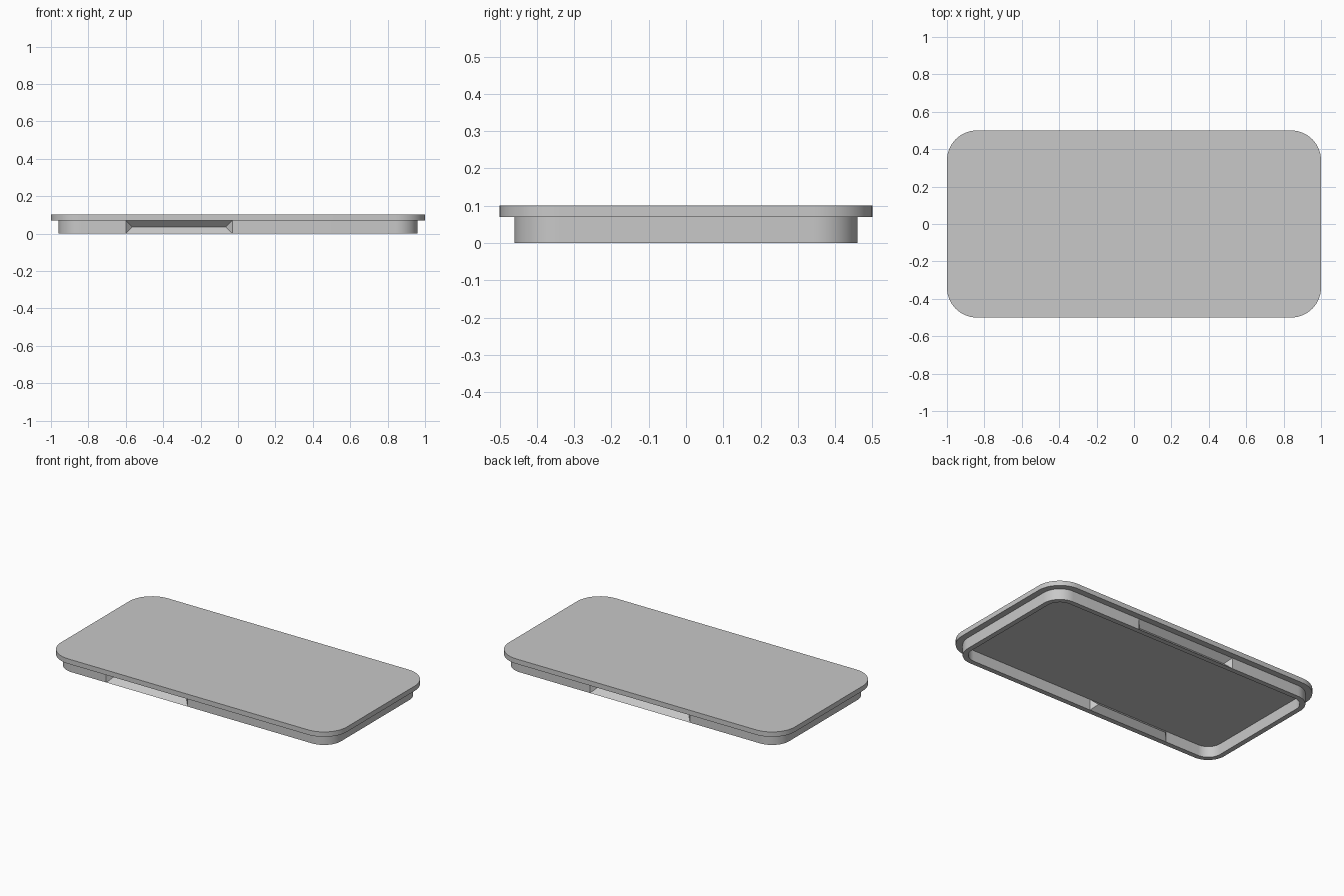
import bpy, bmesh
from math import cos, sin, pi, radians

if "Cube" in bpy.data.objects:
    bpy.data.objects.remove(bpy.data.objects["Cube"])

TOP, RIM = 0.101, 0.07       # lid height, rim height
MID = RIM / 2                # groove depth and ridge height
WALL = 0.032
RADIUS = 0.16
FRONT_GROOVE = (-0.6, -0.03)
BACK_GROOVE = (-0.35, 0.35)

grey = bpy.data.materials.new("light grey")
grey.use_nodes = True
grey.diffuse_color = (0.58, 0.58, 0.58, 1)
grey.node_tree.nodes["Principled BSDF"].inputs["Base Color"].default_value = grey.diffuse_color


def outline(inset, grooves=False, segments=14):
    """Rounded rectangle as (x, y, inward push) columns, counter-clockwise."""
    hx, hy, r = 1 - inset, 0.5 - inset, RADIUS - inset
    corners = [(-1, -1, pi), (1, -1, 1.5 * pi), (1, 1, 0), (-1, 1, pi / 2)]
    points = []
    for sx, sy, start in corners:
        for i in range(segments + 1):
            a = start + i * pi / 2 / segments
            points.append((sx * (hx - r) + r * cos(a), sy * (hy - r) + r * sin(a), 0))
        # groove stations follow on the front and back straights
        if grooves and sx == sy:
            x0, x1 = FRONT_GROOVE if sy < 0 else BACK_GROOVE
            stations = [(x0, 0), (x0 + MID, MID), (x1 - MID, MID), (x1, 0)]
            points += [(x, sy * hy, -sy * push) for x, push in stations[::-sy]]
    return points


def finish(bm, name):
    bmesh.ops.recalc_face_normals(bm, faces=bm.faces)
    mesh = bpy.data.meshes.new(name)
    bm.to_mesh(mesh)
    bm.free()
    mesh.materials.append(grey)
    obj = bpy.data.objects.new(name, mesh)
    bpy.context.collection.objects.link(obj)
    bpy.ops.object.select_all(action='DESELECT')
    obj.select_set(True)
    bpy.context.view_layer.objects.active = obj
    bpy.ops.object.shade_smooth_by_angle(angle=radians(30))


def skin(bm, columns):
    """Skin a wall of two bands, mitring the ends of the pressed grooves."""
    rings = [[bm.verts.new((x, y + (push if z == MID else 0), z)) for x, y, push in columns]
             for z in (0, MID, RIM)]
    n = len(columns)
    for edge in (rings[0], rings[2]):
        mid = rings[1]
        for i in range(n):
            j = (i + 1) % n
            if columns[i][2] == columns[j][2]:
                bm.faces.new((edge[i], edge[j], mid[j], mid[i]))
            else:
                flat, deep = (j, i) if columns[i][2] else (i, j)
                bm.faces.new((edge[flat], edge[deep], mid[deep]))
                bm.faces.new((edge[flat], mid[deep], mid[flat]))
    return rings


# Flat lid plate with rounded corners
bm = bmesh.new()
base = bm.faces.new([bm.verts.new((x, y, RIM)) for x, y, _ in outline(0)])
result = bmesh.ops.extrude_face_region(bm, geom=[base], use_keep_orig=True)
for v in result["geom"]:
    if isinstance(v, bmesh.types.BMVert):
        v.co.z = TOP
finish(bm, "lid_plate")

# Thin rim wall under the plate, with a groove pressed inward front and back
bm = bmesh.new()
outer = skin(bm, outline(0.04, True))
inner = skin(bm, outline(0.04 + WALL, True))
count = len(outer[0])
for level in (0, 2):
    for i in range(count):
        j = (i + 1) % count
        bm.faces.new((outer[level][i], outer[level][j], inner[level][j], inner[level][i]))
finish(bm, "rim_wall")
